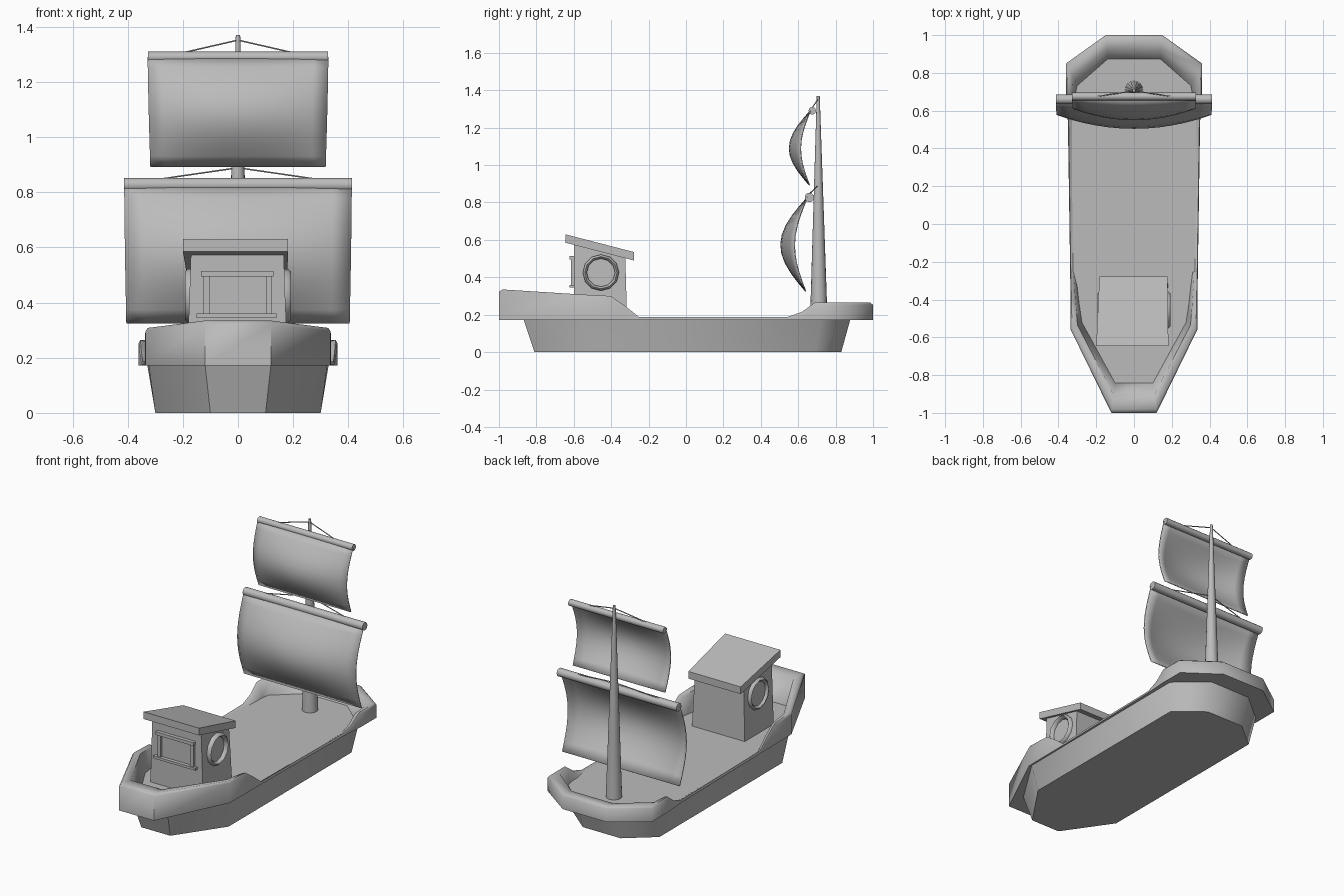
import bpy, bmesh, math
from mathutils import Vector

cube = bpy.data.objects.get("Cube")
if cube:
    bpy.data.objects.remove(cube)

grey = bpy.data.materials.new("plain grey")
grey.use_nodes = True
grey.diffuse_color = (0.5, 0.5, 0.5, 1)
grey.node_tree.nodes["Principled BSDF"].inputs["Base Color"].default_value = (0.5, 0.5, 0.5, 1)


def make(name, verts, faces, angle=30):
    mesh = bpy.data.meshes.new(name)
    mesh.from_pydata([tuple(v) for v in verts], [], faces)
    bm = bmesh.new()
    bm.from_mesh(mesh)
    bmesh.ops.recalc_face_normals(bm, faces=bm.faces[:])
    bm.to_mesh(mesh)
    bm.free()
    mesh.materials.append(grey)
    obj = bpy.data.objects.new(name, mesh)
    bpy.context.collection.objects.link(obj)
    bpy.ops.object.select_all(action='DESELECT')
    obj.select_set(True)
    bpy.context.view_layer.objects.active = obj
    bpy.ops.object.shade_smooth_by_angle(angle=math.radians(angle))
    return obj


def loft(name, rings, closed=False, angle=30):
    """Join rings of equal length; cap the ends unless the loft is closed."""
    n, m = len(rings[0]), len(rings)
    faces = []
    for i in range(m if closed else m - 1):
        a, b = i * n, (i + 1) % m * n
        faces += [(a + j, a + (j + 1) % n, b + (j + 1) % n, b + j) for j in range(n)]
    if not closed:
        faces += [tuple(range(n)), tuple(range((m - 1) * n, m * n))]
    return make(name, [v for r in rings for v in r], faces, angle)


def rod(name, start, end, r1, r2, sides=12):
    start, end = Vector(start), Vector(end)
    turn = (end - start).to_track_quat('Z', 'Y')
    rings = []
    for centre, r in ((start, r1), (end, r2)):
        rings.append([centre + turn @ Vector((r * math.cos(k * math.tau / sides),
                      r * math.sin(k * math.tau / sides), 0)) for k in range(sides)])
    return loft(name, rings, angle=40)


def box(name, x0, x1, y0, y1, z0, z1):
    return loft(name, [[(x0, y0, z), (x1, y0, z), (x1, y1, z), (x0, y1, z)] for z in (z0, z1)])


def mirrored(half):
    return half + [(-x, y) for x, y in reversed(half)]


# Lower hull, its top cap forms the deck
keel = mirrored([(.10, -.81), (.30, -.52), (.30, .69), (.13, .83)])
deck = mirrored([(.12, -.87), (.325, -.55), (.33, .72), (.14, .88)])
loft("hull", [[(x, y, 0) for x, y in keel], [(x, y, .18) for x, y in deck]], angle=50)

# Rail with raised bow and stern: outer x, y, inner x, y, top height
stations = [
    (.12, -1, .10, -.84, .335), (.335, -.56, .275, -.52, .308),
    (.337, -.40, .29, -.42, .30), (.337, -.33, .30, -.33, .25),
    (.338, -.25, .31, -.25, .187), (.35, .54, .315, .54, .187),
    (.355, .62, .31, .62, .215), (.36, .69, .31, .68, .265),
    (.36, .85, .30, .73, .265), (.15, 1, .14, .87, .265)]


def rail_section(side, ox, oy, ix, iy, top):
    pts = []
    for t, z in ((0, .172), (0, top - .012), (.12, top), (.6, top - .008), (1, .176)):
        pts.append((side * (ox + (ix - ox) * t), oy + (iy - oy) * t, z))
    return pts


loft("rail", [rail_section(1, *s) for s in stations]
     + [rail_section(-1, *s) for s in reversed(stations)], closed=True, angle=62)

# Cabin body and sloping roof
loft("cabin", [[(-.185, -.6, .17), (.18, -.6, .17), (.18, -.315, .17), (-.185, -.315, .17)],
               [(-.17, -.6, .6), (.165, -.6, .6), (.165, -.325, .52), (-.17, -.325, .52)]])
loft("cabin_roof", [[(-.2, -.645, z + .095), (.182, -.645, z + .095),
                     (.178, -.278, z), (-.183, -.278, z)] for z in (.49, .535)])

# Front window frame
box("window_lintel", -.135, .128, -.622, -.59, .495, .515)
box("window_sill", -.15, .14, -.622, -.59, .345, .36)
for name, x in (("right", -.115), ("left", .112)):
    box(name + "_window_post", x - .011, x + .011, -.615, -.59, .36, .495)

# Round side windows
for name, side in (("right", -1), ("left", 1)):
    rings = []
    for k in range(12):
        c, s = math.cos(k * math.tau / 12), math.sin(k * math.tau / 12)
        rings.append([(side * x, -.455 + r * c, .425 + r * s)
                      for x, r in ((.16, .097), (.183, .097), (.193, .086), (.183, .075), (.16, .075))])
    loft(name + "_porthole", rings, closed=True, angle=50)

# Mast
rod("mast", (0, .71, .17), (0, .707, 1.37), .047, .008, 16)


# Sails: a bulged sheet under each yard
def sail(name, half_top, half_bottom, top, bottom, y_top, y_end, edge, bulge):
    cols, rows = 12, 10
    verts, faces = [], []
    for i in range(rows + 1):
        t = i / rows
        half = half_top + (half_bottom - half_top) * t
        for j in range(cols + 1):
            u = 2 * j / cols - 1
            belly = math.sin(math.pi * t) * (edge + bulge * (1 - u * u))
            verts.append((u * half, y_top + (y_end - y_top) * t - belly, top + (bottom - top) * t))
    w = cols + 1
    for i in range(rows):
        for j in range(cols):
            a = i * w + j
            faces.append((a, a + 1, a + w + 1, a + w))
    obj = make(name, verts, faces, 60)
    thick = obj.modifiers.new("thickness", 'SOLIDIFY')
    thick.thickness = .006
    thick.offset = 0


sail("upper_sail", .328, .318, 1.29, .893, .665, .66, .05, .06)
sail("lower_sail", .413, .405, .828, .325, .65, .64, .065, .073)

# Yards and the stays that hold them
for name, half, y, z, r, tie in (("upper", .327, .675, 1.29, .02, .2),
                                 ("lower", .413, .66, .827, .025, .29)):
    rod(name + "_yard", (-half, y, z), (half, y, z), r, r, 12)
    for hand, side in (("right", -1), ("left", 1)):
        rod(f"{hand}_{name}_stay", (side * tie, y, z + r * .8), (0, .705, z + .062), .003, .003, 6)
